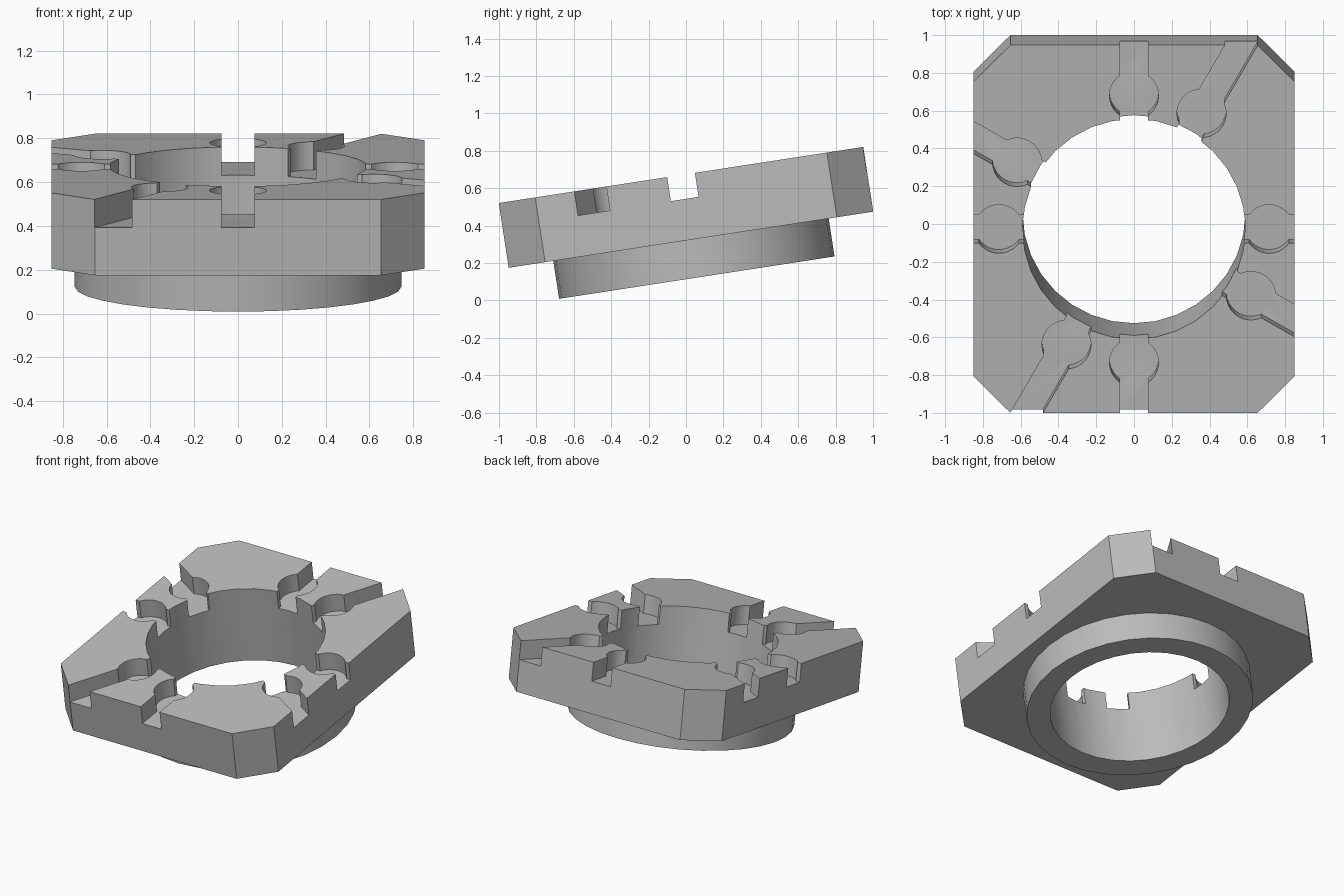
import bpy
import bmesh
from math import radians
from mathutils import Matrix, Vector

cube = bpy.data.objects.get("Cube")
if cube:
    bpy.data.objects.remove(cube, do_unlink=True)

HALF_X, HALF_Y, CHAMFER = 0.85, 0.986, 0.197
THICK, COLLAR = 0.35, 0.205
SLOT_DEPTH, SLOT_WIDTH = 0.13, 0.15
TILT = Matrix.Translation((0, 0, 0.4975)) @ Matrix.Rotation(radians(8.75), 4, 'X')

grey = bpy.data.materials.new("plain grey")
grey.use_nodes = True
colour = (0.5, 0.5, 0.5, 1)
grey.diffuse_color = colour
grey.node_tree.nodes["Principled BSDF"].inputs["Base Color"].default_value = colour


def make(name, bm):
    bmesh.ops.recalc_face_normals(bm, faces=bm.faces)
    mesh = bpy.data.meshes.new(name)
    bm.to_mesh(mesh)
    bm.free()
    mesh.materials.append(grey)
    obj = bpy.data.objects.new(name, mesh)
    bpy.context.scene.collection.objects.link(obj)
    return obj


def cylinder(name, radius, low, high, matrix=Matrix(), segments=32):
    bm = bmesh.new()
    bmesh.ops.create_cone(bm, cap_ends=True, segments=segments, radius1=radius,
                          radius2=radius, depth=high - low,
                          matrix=matrix @ Matrix.Translation((0, 0, (low + high) / 2)))
    return make(name, bm)


def box(name, low, high, matrix):
    low, high = Vector(low), Vector(high)
    bm = bmesh.new()
    bmesh.ops.create_cube(bm, size=1, matrix=matrix @ Matrix.Translation((low + high) / 2)
                          @ Matrix.Diagonal((high - low).to_4d()))
    return make(name, bm)


def combine(target, other, operation):
    bpy.context.view_layer.objects.active = target
    mod = target.modifiers.new(operation, 'BOOLEAN')
    mod.operation, mod.object, mod.solver = operation, other, 'EXACT'
    bpy.ops.object.modifier_apply(modifier=mod.name)
    bpy.data.objects.remove(other, do_unlink=True)


# Rectangular plate with four chamfered corners
bm = bmesh.new()
outline = []
for sx, sy in ((1, 1), (-1, 1), (-1, -1), (1, -1)):
    corner = [(sx * HALF_X, sy * (HALF_Y - CHAMFER)), (sx * (HALF_X - CHAMFER), sy * HALF_Y)]
    outline += corner if sx * sy > 0 else corner[::-1]
face = bm.faces.new([bm.verts.new((x, y, -THICK / 2)) for x, y in outline])
top = bmesh.ops.extrude_face_region(bm, geom=[face])["geom"]
bmesh.ops.translate(bm, vec=(0, 0, THICK),
                    verts=[v for v in top if isinstance(v, bmesh.types.BMVert)])
plate = make("tilted_slotted_plate", bm)

# Round collar underneath and the through bore
combine(plate, cylinder("collar", 0.745, -THICK / 2 - COLLAR, 0), 'UNION')
combine(plate, cylinder("bore", 0.59, -1, 1), 'DIFFERENCE')

# Keyhole slots: four on the axes, four turned from them
floor = THICK / 2 - SLOT_DEPTH
for quarter in range(4):
    for offset in (0, 60):
        turn = Matrix.Rotation(radians(quarter * 90 + offset), 4, 'Z')
        combine(plate, box("slot", (0.45, -SLOT_WIDTH / 2, floor),
                           (1.4, SLOT_WIDTH / 2, 0.5), turn), 'DIFFERENCE')
        pocket = turn @ Matrix.Translation((0.715, 0, 0))
        combine(plate, cylinder("pocket", 0.13, floor, 0.5, pocket), 'DIFFERENCE')

# Tilt into place and shade the round walls smoothly
plate.data.transform(TILT)
bpy.ops.object.select_all(action='DESELECT')
plate.select_set(True)
bpy.context.view_layer.objects.active = plate
bpy.ops.object.shade_smooth_by_angle(angle=radians(30))
